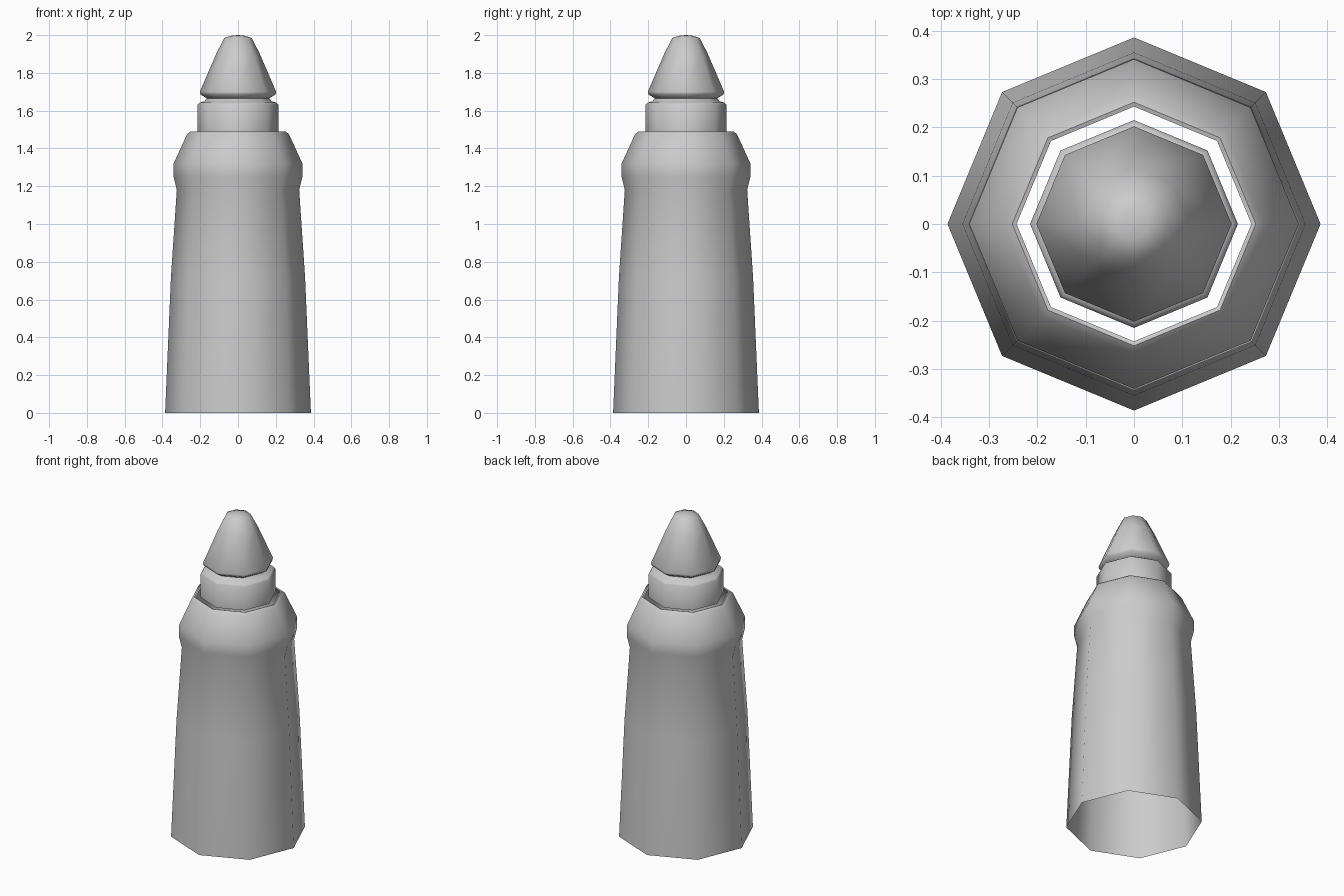
import bpy, bmesh, math

if "Cube" in bpy.data.objects:
    bpy.data.objects.remove(bpy.data.objects["Cube"])

SIDES = 8


def lathe(name, profile, angle=50, cap_top=False):
    """Revolve a (radius, z) profile into an octagonal shell."""
    bm = bmesh.new()
    rings = []
    for r, z in profile:
        rings.append([bm.verts.new((r * math.cos(i * math.tau / SIDES),
                                    r * math.sin(i * math.tau / SIDES), z))
                      for i in range(SIDES)])
    for a, b in zip(rings, rings[1:]):
        for i in range(SIDES):
            j = (i + 1) % SIDES
            bm.faces.new((a[i], a[j], b[j], b[i]))
    if cap_top:
        tip = bm.verts.new((0, 0, 2.0))
        top = rings[-1]
        for i in range(SIDES):
            bm.faces.new((top[i], top[(i + 1) % SIDES], tip))
    mesh = bpy.data.meshes.new(name)
    bm.to_mesh(mesh)
    bm.free()
    obj = bpy.data.objects.new(name, mesh)
    bpy.context.collection.objects.link(obj)
    bpy.ops.object.select_all(action='DESELECT')
    obj.select_set(True)
    bpy.context.view_layer.objects.active = obj
    bpy.ops.object.shade_smooth_by_angle(angle=math.radians(angle))
    return obj


# Bottle body: open at the base and around the collar
lathe("bottle_body", [(0.386, 0), (0.355, 0.72), (0.324, 1.18), (0.341, 1.25),
                      (0.341, 1.32), (0.27, 1.475), (0.252, 1.49), (0.243, 1.487)])

# Collar with a small bevel, stepping in to the neck groove
lathe("collar", [(0.215, 1.485), (0.215, 1.632), (0.205, 1.642),
                 (0.178, 1.65), (0.165, 1.665)])

# Tapered nozzle with a rounded tip
lathe("nozzle", [(0.165, 1.665), (0.198, 1.685), (0.202, 1.70), (0.116, 1.90),
                 (0.073, 1.985), (0.03, 1.998)], cap_top=True)
